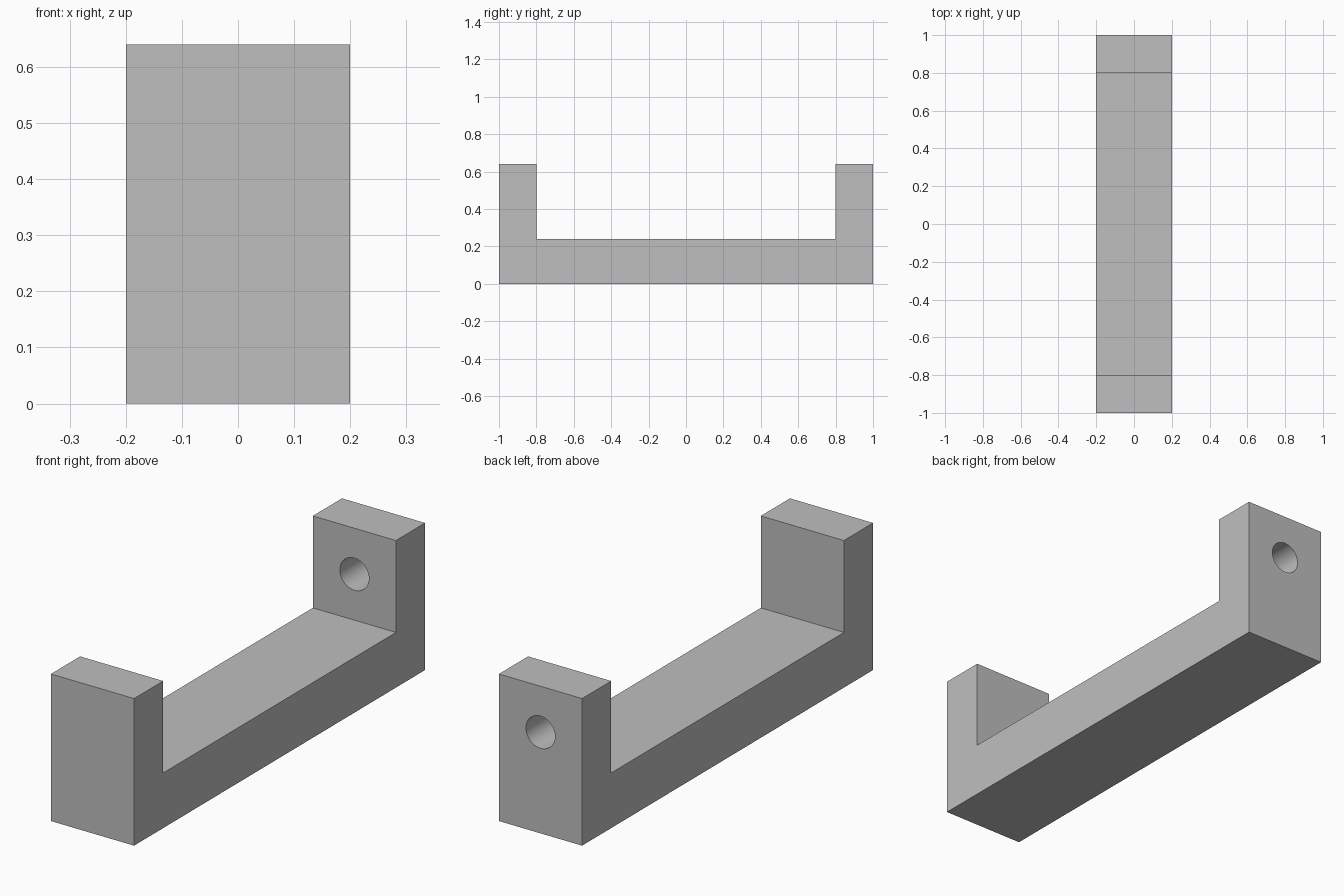
import bpy
import bmesh
import math

cube = bpy.data.objects.get("Cube")
if cube:
    bpy.data.objects.remove(cube, do_unlink=True)

WIDTH, HALF_LENGTH, POST = 0.4, 1.0, 0.2
BASE_Z, TOP_Z = 0.24, 0.64
HOLE_Z, HOLE_RADIUS = 0.44, 0.07

# Plain grey material
grey = bpy.data.materials.new("grey")
grey.use_nodes = True
colour = (0.52, 0.52, 0.52, 1)
grey.diffuse_color = colour
grey.node_tree.nodes["Principled BSDF"].inputs["Base Color"].default_value = colour

# U-shaped bracket: side profile extruded across the width
inner = HALF_LENGTH - POST
half = [(HALF_LENGTH, 0), (HALF_LENGTH, TOP_Z), (inner, TOP_Z), (inner, BASE_Z)]
profile = half + [(-y, z) for y, z in reversed(half)]
bm = bmesh.new()
side = bm.faces.new([bm.verts.new((-WIDTH / 2, y, z)) for y, z in profile])
extruded = bmesh.ops.extrude_face_region(bm, geom=[side])["geom"]
bmesh.ops.translate(bm, vec=(WIDTH, 0, 0),
                    verts=[v for v in extruded if isinstance(v, bmesh.types.BMVert)])
bmesh.ops.recalc_face_normals(bm, faces=bm.faces)
mesh = bpy.data.meshes.new("bracket")
bm.to_mesh(mesh)
bm.free()
mesh.materials.append(grey)
bracket = bpy.data.objects.new("bracket", mesh)
bpy.context.collection.objects.link(bracket)

# Round hole through the back post
bpy.ops.mesh.primitive_cylinder_add(
    vertices=64, radius=HOLE_RADIUS, depth=POST * 2,
    location=(0, HALF_LENGTH - POST / 2, HOLE_Z), rotation=(math.pi / 2, 0, 0))
cutter = bpy.context.object
cutter.name = "hole_cutter"
cutter.hide_render = True
cutter.data.materials.append(grey)

bpy.ops.object.select_all(action="DESELECT")
bracket.select_set(True)
bpy.context.view_layer.objects.active = bracket
cut = bracket.modifiers.new("hole", "BOOLEAN")
cut.operation = "DIFFERENCE"
cut.solver = "EXACT"
cut.object = cutter
bpy.ops.object.modifier_apply(modifier=cut.name)
bpy.data.objects.remove(cutter, do_unlink=True)

# Smooth hole wall, crisp bracket edges
bpy.ops.object.shade_smooth_by_angle(angle=math.radians(30))
